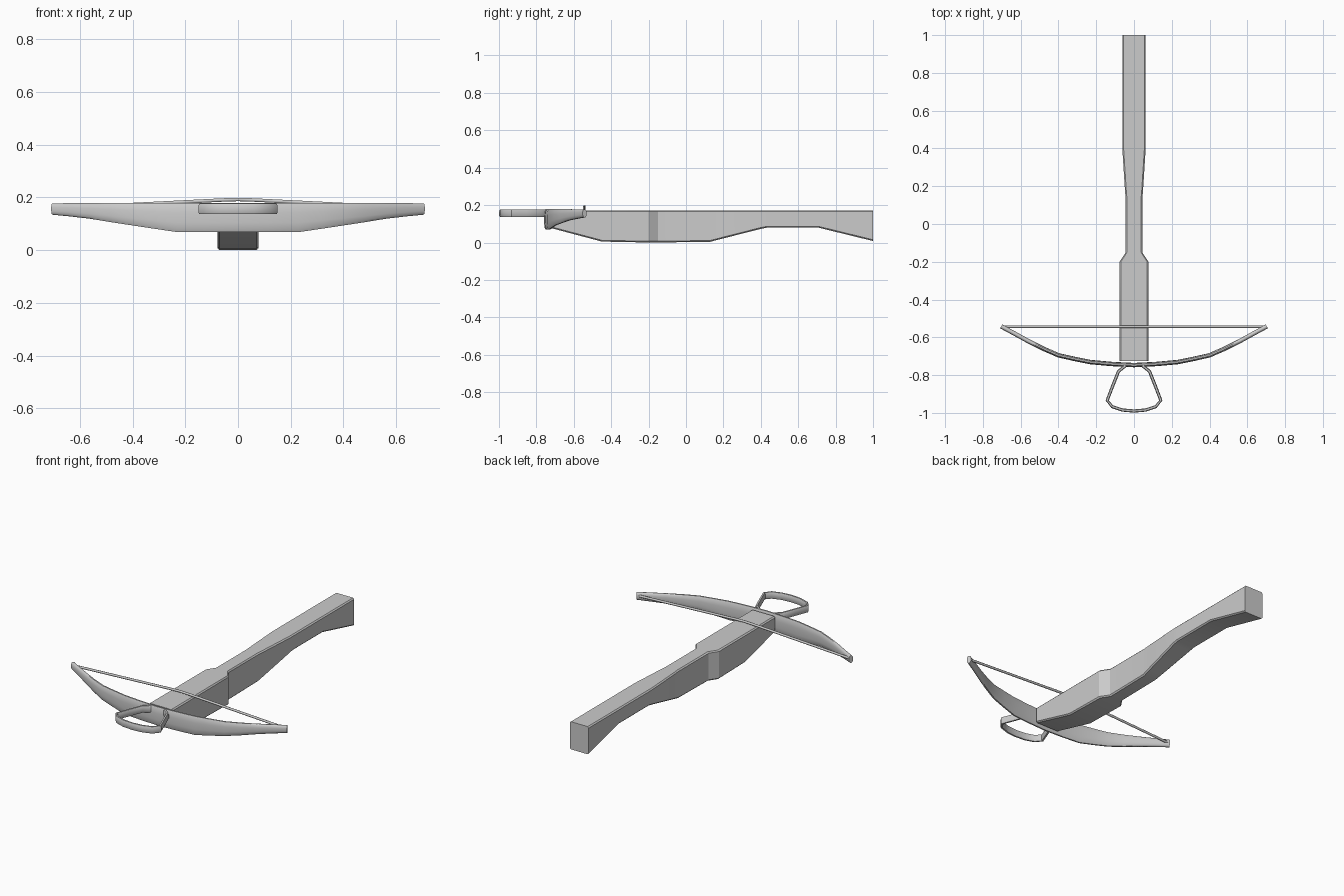
import bpy, bmesh, math
from mathutils import Vector

if "Cube" in bpy.data.objects:
    bpy.data.objects.remove(bpy.data.objects["Cube"])


def make_object(name, bm, angle=40):
    bmesh.ops.recalc_face_normals(bm, faces=bm.faces)
    mesh = bpy.data.meshes.new(name)
    bm.to_mesh(mesh)
    bm.free()
    obj = bpy.data.objects.new(name, mesh)
    bpy.context.collection.objects.link(obj)
    bpy.context.view_layer.objects.active = obj
    obj.select_set(True)
    bpy.ops.object.shade_smooth_by_angle(angle=math.radians(angle))
    obj.select_set(False)
    return obj


def loft(name, rings, angle=40):
    """Skin a list of equal-sized point rings and cap both ends."""
    bm = bmesh.new()
    loops = [[bm.verts.new(p) for p in ring] for ring in rings]
    n = len(loops[0])
    for a, b in zip(loops, loops[1:]):
        for i in range(n):
            bm.faces.new((a[i], a[(i + 1) % n], b[(i + 1) % n], b[i]))
    bm.faces.new(loops[0])
    bm.faces.new(loops[-1])
    return make_object(name, bm, angle)


def mirrored(half):
    """Complete a half path (centre first, x >= 0) across x = 0."""
    return [(-p[0],) + tuple(p[1:]) for p in reversed(half[1:])] + list(half)


def sweep(name, path, sides=8, power=1.0, angle=40):
    """Sweep a rounded section along (x, y, z_mid, half_thickness, half_height)."""
    rings = []
    for i, (x, y, z, t, h) in enumerate(path):
        a, b = path[max(i - 1, 0)], path[min(i + 1, len(path) - 1)]
        d = Vector((b[0] - a[0], b[1] - a[1], 0)).normalized()
        side = Vector((-d.y, d.x, 0))
        ring = []
        for k in range(sides):
            ang = 2 * math.pi * (k + 0.5) / sides
            c, s = math.cos(ang), math.sin(ang)
            c = math.copysign(abs(c) ** power, c)
            s = math.copysign(abs(s) ** power, s)
            ring.append(Vector((x, y, z)) + side * c * t + Vector((0, 0, s * h)))
        rings.append(ring)
    return loft(name, rings, angle)


# Stock: y, half width, underside height
TOP = 0.172
stock = [(-0.725, 0.077, 0.078), (-0.45, 0.077, 0.005), (-0.20, 0.077, 0.0),
         (-0.15, 0.044, 0.0), (0.13, 0.044, 0.004), (0.18, 0.048, 0.017),
         (0.40, 0.062, 0.073), (0.43, 0.062, 0.079), (0.71, 0.062, 0.079),
         (1.0, 0.062, 0.008)]
r = 0.007
rings = []
for i, (y, w, zb) in enumerate(stock):
    rings.append([(-w + r, y, zb), (w - r, y, zb), (w, y, zb + r), (w, y, TOP - r),
                  (w - r, y, TOP), (-w + r, y, TOP), (-w, y, TOP - r), (-w, y, zb + r)])
loft("stock", rings, 30)

# Bow limbs: x, y, underside height, thickness swept as one curved prod
bow = [(0, -0.747, 0.07), (0.12, -0.741, 0.07), (0.23, -0.731, 0.07),
       (0.32, -0.713, 0.083), (0.40, -0.695, 0.095), (0.48, -0.66, 0.107),
       (0.56, -0.62, 0.12), (0.64, -0.576, 0.129), (0.703, -0.542, 0.135)]
sweep("bow", mirrored([(x, y, (zb + 0.177) / 2, 0.012, (0.177 - zb) / 2 * 1.06)
                       for x, y, zb in bow]), 12, 0.8, 50)

# Foot stirrup
stirrup = [(0, -0.99), (0.06, -0.985), (0.115, -0.967), (0.142, -0.934),
           (0.112, -0.855), (0.082, -0.78), (0.045, -0.75)]
sweep("stirrup", mirrored([(x, y, 0.156, 0.009, 0.021) for x, y in stirrup]), 8, 0.7, 50)

# Bowstring, lifted over the stock
string = [(0, -0.543, 0.192), (0.06, -0.543, 0.19), (0.70, -0.543, 0.158)]
sweep("bowstring", mirrored([(x, y, z, 0.007, 0.007) for x, y, z in string]), 8, 1.0, 50)
